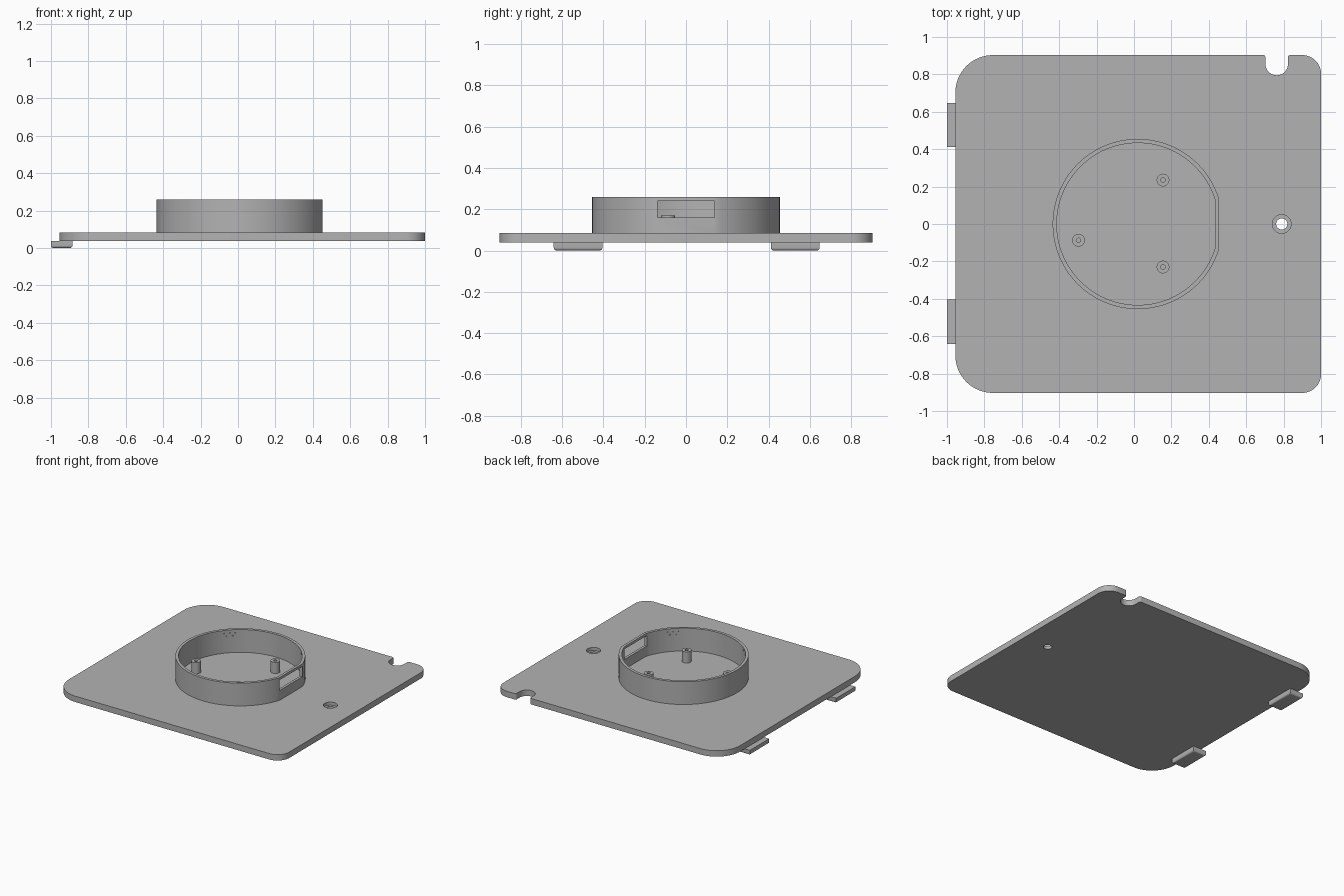
import bpy, bmesh
from math import sin, cos, pi, acos, radians
from mathutils import Matrix, Vector

cube = bpy.data.objects.get("Cube")
if cube:
    bpy.data.objects.remove(cube, do_unlink=True)

grey = bpy.data.materials.new("light_grey")
grey.use_nodes = True
grey.diffuse_color = (0.45, 0.45, 0.45, 1)
grey.node_tree.nodes["Principled BSDF"].inputs["Base Color"].default_value = (0.45, 0.45, 0.45, 1)

BOTTOM, DECK, RIM = 0.038, 0.084, 0.26
HALF_Y = 0.903
RING_X = 0.02


def make_object(name, bm):
    bmesh.ops.recalc_face_normals(bm, faces=bm.faces)
    mesh = bpy.data.meshes.new(name)
    bm.to_mesh(mesh)
    bm.free()
    mesh.materials.append(grey)
    obj = bpy.data.objects.new(name, mesh)
    bpy.context.collection.objects.link(obj)
    return obj


def arc(cx, cy, r, start, end, n=16):
    angles = [radians(start + (end - start) * i / n) for i in range(n + 1)]
    return [(cx + r * cos(a), cy + r * sin(a)) for a in angles]


def prism(name, outline, z0, z1):
    bm = bmesh.new()
    face = bm.faces.new([bm.verts.new((x, y, z0)) for x, y in outline])
    out = bmesh.ops.extrude_face_region(bm, geom=[face])
    verts = [g for g in out["geom"] if isinstance(g, bmesh.types.BMVert)]
    bmesh.ops.translate(bm, verts=verts, vec=(0, 0, z1 - z0))
    return make_object(name, bm)


def cylinder(name, x, y, r, z0, z1, n=32):
    return prism(name, arc(x, y, r, 0, 360, n)[:-1], z0, z1)


def box(name, x0, x1, y0, y1, z0, z1):
    return prism(name, [(x0, y0), (x1, y0), (x1, y1), (x0, y1)], z0, z1)


def cut(target, cutter):
    cutter.hide_render = True
    mod = target.modifiers.new("cut", "BOOLEAN")
    mod.operation = "DIFFERENCE"
    mod.solver = "EXACT"
    mod.object = cutter
    bpy.context.view_layer.objects.active = target
    bpy.ops.object.modifier_apply(modifier=mod.name)
    bpy.data.objects.remove(cutter, do_unlink=True)


def smooth(obj):
    bpy.ops.object.select_all(action="DESELECT")
    obj.select_set(True)
    bpy.context.view_layer.objects.active = obj
    bpy.ops.object.shade_smooth_by_angle(angle=radians(30))


# Base plate with rounded corners and a cable notch in the back edge
nx, nr, lip = 0.763, 0.06, 0.012
outline = (arc(-0.755, -HALF_Y + 0.2, 0.2, 180, 270)
           + arc(0.9, -HALF_Y + 0.1, 0.1, 270, 360)
           + arc(0.9, HALF_Y - 0.1, 0.1, 0, 90)
           + arc(nx + nr + lip, HALF_Y - lip, lip, 90, 180, 5)
           + arc(nx, 0.855, nr, 0, -180)
           + arc(nx - nr - lip, HALF_Y - lip, lip, 0, 90, 5)
           + arc(-0.755, HALF_Y - 0.2, 0.2, 90, 180))
plate = prism("base_plate", outline, BOTTOM, DECK)

# Screw hole with a counterbore
cut(plate, cylinder("hole_cutter", 0.79, 0, 0.03, 0, 0.2))
cut(plate, cylinder("counterbore_cutter", 0.79, 0, 0.05, 0.06, 0.2))
smooth(plate)


# Round housing wall, flattened on one side
def flat_circle(r, flat):
    a = acos((flat - RING_X) / r) * 180 / pi
    side = arc(RING_X, 0, r, a, 360 - a, 88)
    return side


def ring_wall(name, outer, inner, z0, z1):
    bm = bmesh.new()
    loops = [[bm.verts.new((x, y, z)) for x, y in pts]
             for pts, z in ((outer, z0), (outer, z1), (inner, z1), (inner, z0))]
    n = len(outer)
    for k in range(4):
        a, b = loops[k], loops[(k + 1) % 4]
        for i in range(n):
            j = (i + 1) % n
            bm.faces.new((a[i], a[j], b[j], b[i]))
    return make_object(name, bm)


wall = ring_wall("housing_wall", flat_circle(0.455, 0.453), flat_circle(0.433, 0.433), DECK, RIM)
cut(wall, box("window_cutter", 0.4, 0.5, -0.138, 0.138, 0.16, 0.24))

# Small dimples inside the wall, in four clusters
bm = bmesh.new()
for k in range(4):
    for du, z in ((-0.04, 0.238), (0, 0.238), (0.04, 0.238), (-0.022, 0.215), (0.022, 0.215)):
        angle = pi / 4 + k * pi / 2 + du / 0.433
        place = (Matrix.Translation(Vector((RING_X, 0, z)))
                 @ Matrix.Rotation(angle, 4, "Z")
                 @ Matrix.Translation(Vector((0.433, 0, 0)))
                 @ Matrix.Rotation(pi / 2, 4, "Y"))
        bmesh.ops.create_cone(bm, cap_ends=True, segments=8, radius1=0.005,
                              radius2=0.005, depth=0.016, matrix=place)
cut(wall, make_object("dimple_cutter", bm))
smooth(wall)

# Screw posts with pilot holes
for i, (x, y) in enumerate(((0.155, 0.235), (0.155, -0.23), (-0.297, -0.087))):
    post = cylinder(f"screw_post_{i + 1}", x, y, 0.034, DECK, 0.17)
    cut(post, cylinder("pilot_cutter", x, y, 0.012, 0.1, 0.2, 16))
    smooth(post)

# Hooked tabs under the right edge, rounded along the bottom
for name, y in (("back_tab", 0.53), ("front_tab", -0.523)):
    tab = box(name, -1, -0.885, y - 0.118, y + 0.118, 0, BOTTOM)
    bm = bmesh.new()
    bm.from_mesh(tab.data)
    edges = [e for e in bm.edges if all(v.co.z < 0.001 for v in e.verts)]
    bmesh.ops.bevel(bm, geom=edges, offset=0.014, segments=4, profile=0.5, affect="EDGES")
    bm.to_mesh(tab.data)
    bm.free()
    smooth(tab)
